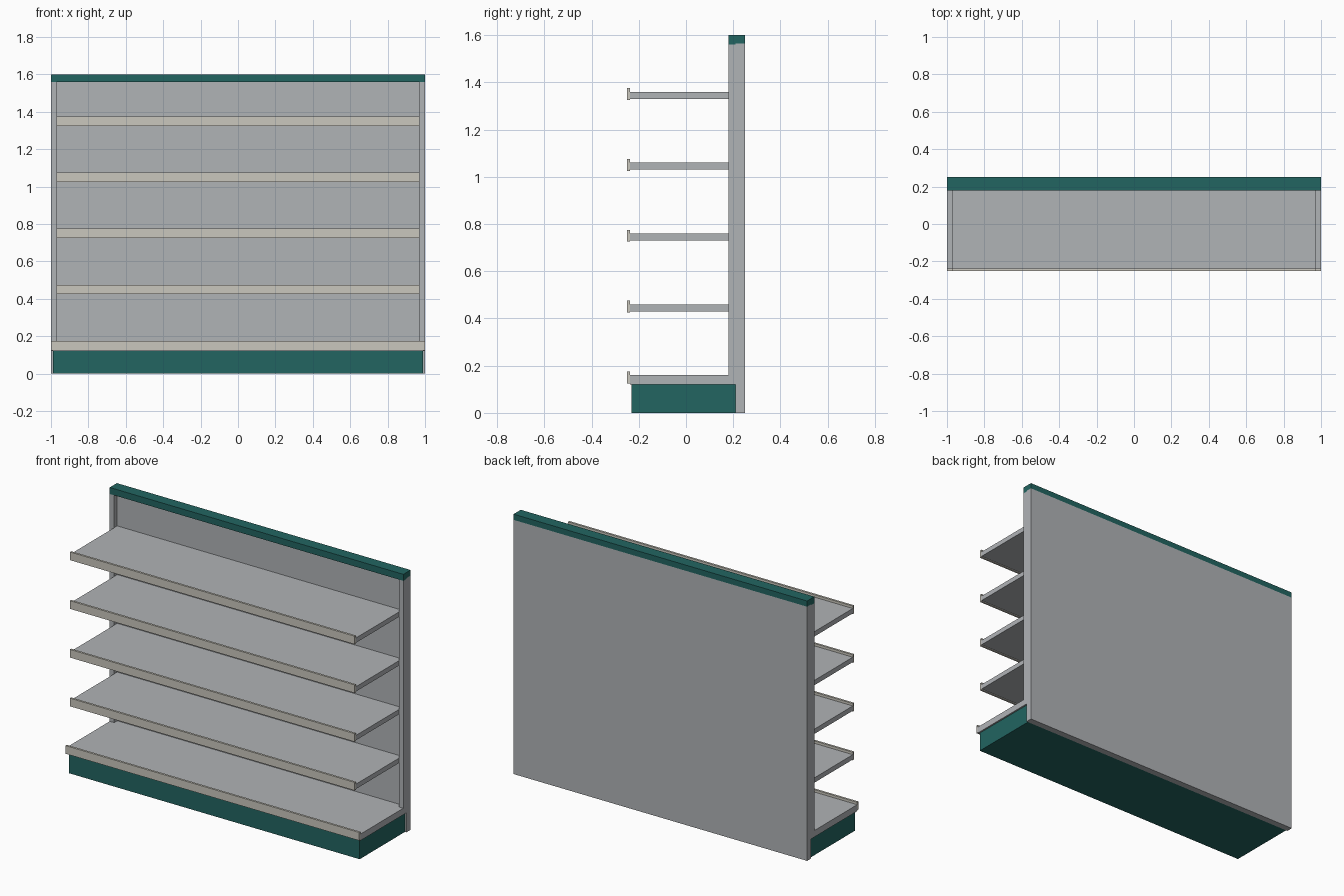
import bpy, bmesh

if "Cube" in bpy.data.objects:
    bpy.data.objects.remove(bpy.data.objects["Cube"])


def material(name, rgb):
    m = bpy.data.materials.new(name)
    m.diffuse_color = (*rgb, 1.0)
    m.use_nodes = True
    m.node_tree.nodes["Principled BSDF"].inputs["Base Color"].default_value = m.diffuse_color
    return m


GREY = material("shelf grey", (0.434, 0.451, 0.468))
CREAM = material("price strip cream", (0.590, 0.571, 0.509))
TEAL = material("trim teal", (0.016, 0.130, 0.120))


def box(name, x, y, z, mat):
    """Box from (min, max) ranges on each axis."""
    bm = bmesh.new()
    bmesh.ops.create_cube(bm, size=1.0)
    for v in bm.verts:
        v.co = [r[0] if c < 0 else r[1] for c, r in zip(v.co, (x, y, z))]
    me = bpy.data.meshes.new(name)
    bm.to_mesh(me)
    bm.free()
    me.materials.append(mat)
    ob = bpy.data.objects.new(name, me)
    bpy.context.collection.objects.link(ob)
    return ob


# back panel and the two side uprights
box("back_panel", (-1, 1), (0.21, 0.25), (0, 1.565), GREY)
box("upright_left", (-1, -0.97), (0.18, 0.21), (0.16, 1.56), GREY)
box("upright_right", (0.97, 1), (0.18, 0.21), (0.16, 1.56), GREY)

# top cap with a slightly deeper front lip
box("top_cap", (-1, 1), (0.21, 0.25), (1.565, 1.6), TEAL)
box("top_cap_lip", (-1, 1), (0.18, 0.21), (1.56, 1.6), TEAL)

# kick base
box("kick_base", (-0.99, 0.99), (-0.23, 0.21), (0, 0.12), TEAL)

# shelves with price strips; the lowest is wider and thicker
for i in range(5):
    top = 0.16 + 0.3 * i
    half = 1.0 if i == 0 else 0.97
    thick = 0.04 if i == 0 else 0.03
    box(f"shelf_{i + 1}", (-half, half), (-0.237, 0.21), (top - thick, top), GREY)
    box(f"price_strip_{i + 1}", (-half, half), (-0.25, -0.237),
        (top - 0.035, top + 0.015), CREAM)
